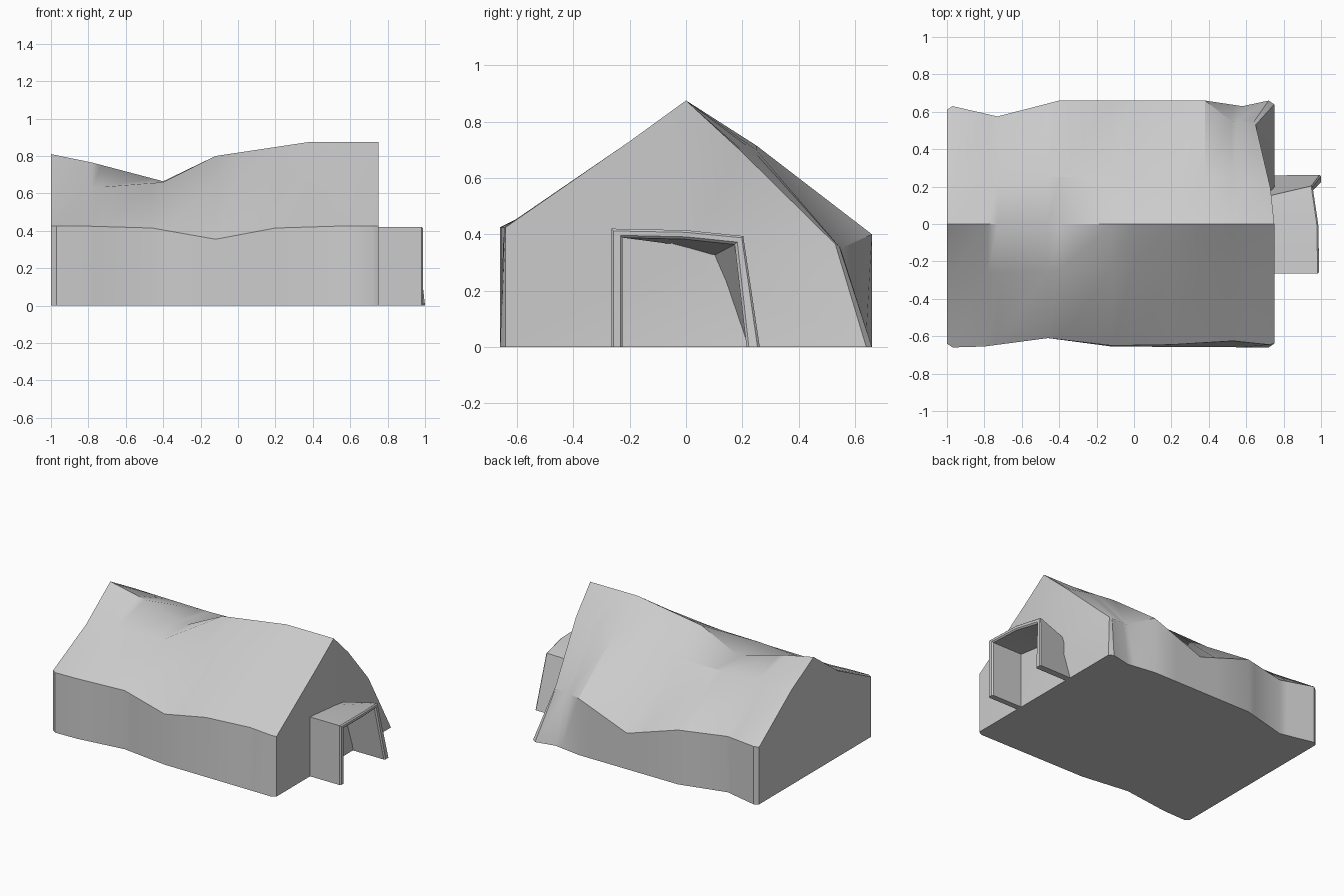
import bpy, bmesh

if "Cube" in bpy.data.objects:
    bpy.data.objects.remove(bpy.data.objects["Cube"])

def sample(track, u):
    """Piecewise linear lookup of (y, z, x shift) along the building."""
    pts = [tuple(p) + (0,) * (4 - len(p)) for p in track]
    if u <= pts[0][0]:
        return pts[0][1:]
    for a, b in zip(pts, pts[1:]):
        if u <= b[0]:
            t = (u - a[0]) / (b[0] - a[0])
            return [p + (q - p) * t for p, q in zip(a[1:], b[1:])]
    return pts[-1][1:]

def finish(bm, name):
    bmesh.ops.recalc_face_normals(bm, faces=bm.faces[:])
    me = bpy.data.meshes.new(name)
    bm.to_mesh(me)
    bm.free()
    ob = bpy.data.objects.new(name, me)
    bpy.context.collection.objects.link(ob)
    bpy.context.view_layer.objects.active = ob
    ob.select_set(True)
    bpy.ops.object.shade_smooth_by_angle(angle=0.5)
    ob.select_set(False)
    return ob

# Lengthwise lines of the battered hut: (position, y, z, optional x shift)
front_base = [(-1, -.64, 0), (-.97, -.66, 0), (-.8, -.655, 0), (-.46, -.61, 0),
              (-.12, -.655, 0), (.72, -.66, 0), (.75, -.64, 0)]
front_eave = [(-1, -.64, .425), (-.97, -.66, .425), (-.8, -.655, .425), (-.46, -.61, .415),
              (-.12, -.65, .355), (.2, -.645, .415), (.53, -.625, .425),
              (.72, -.645, .425), (.75, -.64, .425)]
front_mid = [(-1, -.27, .61), (-.78, -.26, .63), (-.4, -.25, .66), (-.12, -.24, .67),
             (.2, -.22, .705), (.75, -.2, .73)]
ridge = [(-1, 0, .81), (-.78, 0, .765), (-.4, 0, .665), (-.12, 0, .8),
         (.38, 0, .875), (.75, 0, .875)]
back_mid = [(-1, .25, .67), (-.73, .25, .665), (-.4, .25, .66), (0, .25, .67),
            (.38, .25, .715), (.53, .25, .70), (.75, .19, .70, -.02)]
back_eave = [(-1, .61, .405), (-.97, .63, .41), (-.73, .575, .395), (-.4, .66, .385),
             (0, .66, .255), (.38, .66, .4), (.53, .55, .35, -.01),
             (.72, .545, .355, -.08), (.75, .53, .365, -.1)]
back_base = [(-1, .61, 0), (-.97, .63, 0), (-.73, .575, 0), (-.4, .66, 0),
             (.38, .66, 0), (.58, .63, 0), (.72, .66, 0), (.75, .64, 0)]
rows = [front_base, front_eave, front_mid, ridge, back_mid, back_eave, back_base]
stations = sorted({p[0] for r in rows for p in r})

# Hut: loft through the stations, with closed gables and underside
bm = bmesh.new()
sections = []
for u in stations:
    sec = []
    for r in rows:
        y, z, dx = sample(r, u)
        sec.append(bm.verts.new((u + dx, y, z)))
    sections.append(sec)
n = len(rows)
for a, b in zip(sections, sections[1:]):
    for i in range(n):
        j = (i + 1) % n
        bm.faces.new((a[i], b[i], b[j], a[j]))
for x, sec in ((-1, sections[0]), (.75, sections[-1])):
    hub = bm.verts.new((x, 0, .3))
    for i in range(n):
        bm.faces.new((hub, sec[i], sec[(i + 1) % n]))
finish(bm, "hut")

# Porch: bent open arch, outer and inner profile at the wall and at the mouth
mouth_out = [(.99, -.265, 0), (.99, -.265, .42), (.985, 0, .415), (.955, .205, .395), (1.0, .262, 0)]
mouth_in = [(.99, -.225, 0), (.99, -.225, .388), (.985, 0, .383), (.955, .175, .365), (1.0, .215, 0)]
wall_out = [(.73, -.265, 0), (.73, -.265, .42), (.73, 0, .395), (.72, .15, .36), (.73, .26, 0)]
wall_in = [(.73, -.225, 0), (.73, -.225, .388), (.73, -.05, .365), (.72, .1, .325), (.73, .215, 0)]
bm = bmesh.new()
loops = [[bm.verts.new(p) for p in prof] for prof in (mouth_out, mouth_in, wall_in, wall_out)]
for k in range(4):
    a, b = loops[k], loops[(k + 1) % 4]
    for i in range(4):
        bm.faces.new((a[i], a[i + 1], b[i + 1], b[i]))
for i in (0, 4):
    bm.faces.new([l[i] for l in loops])
# Softened rim around the mouth
rim = [e for e in bm.edges if all(v in loops[0] for v in e.verts)
       or all(v in loops[1] for v in e.verts)]
bmesh.ops.bevel(bm, geom=rim, offset=.008, segments=1, affect='EDGES')
finish(bm, "entrance_porch")
